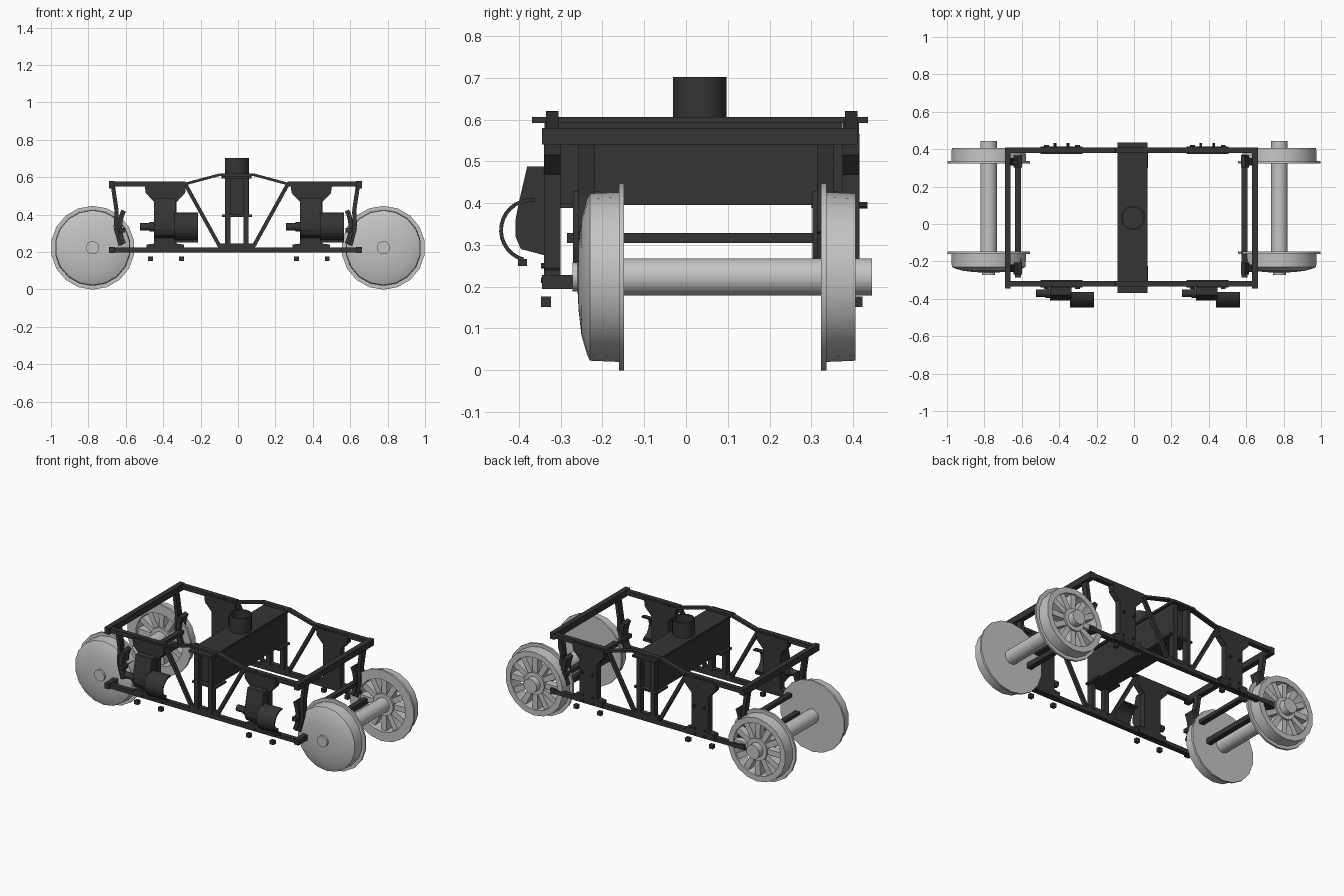
import bpy, bmesh, math
from mathutils import Vector

old = bpy.data.objects.get("Cube")
if old:
    bpy.data.objects.remove(old, do_unlink=True)


def material(name, value):
    m = bpy.data.materials.new(name)
    m.use_nodes = True
    m.diffuse_color = (value, value, value, 1)
    m.node_tree.nodes["Principled BSDF"].inputs["Base Color"].default_value = (value, value, value, 1)
    return m


DARK = material("dark_frame_grey", 0.035)
STEEL = material("wheel_steel", 0.55)


def finish(name, bm, mat, smooth=False):
    bmesh.ops.recalc_face_normals(bm, faces=bm.faces)
    mesh = bpy.data.meshes.new(name)
    bm.to_mesh(mesh)
    bm.free()
    mesh.materials.append(mat)
    ob = bpy.data.objects.new(name, mesh)
    bpy.context.collection.objects.link(ob)
    if smooth:
        bpy.ops.object.select_all(action='DESELECT')
        bpy.context.view_layer.objects.active = ob
        ob.select_set(True)
        bpy.ops.object.shade_smooth_by_angle(angle=math.radians(35))
    return ob


def prism(name, pts, a, b, axis='y', mat=DARK):
    """Extrude a flat outline from a to b along an axis."""
    bm = bmesh.new()
    place = {'y': lambda p, t: (p[0], t, p[1]), 'x': lambda p, t: (t, p[0], p[1])}[axis]
    lo = [bm.verts.new(place(p, a)) for p in pts]
    hi = [bm.verts.new(place(p, b)) for p in pts]
    bm.faces.new(lo)
    bm.faces.new(hi)
    for i in range(len(pts)):
        j = (i + 1) % len(pts)
        bm.faces.new((lo[i], lo[j], hi[j], hi[i]))
    return finish(name, bm, mat)


def box(name, x0, x1, y0, y1, z0, z1):
    return prism(name, [(x0, z0), (x1, z0), (x1, z1), (x0, z1)], y0, y1)


def bar(name, pts, thick, y0, y1):
    """Flat strap through points in the side plane."""
    for p, q in zip(pts, pts[1:]):
        p, q = Vector(p), Vector(q)
        n = (q - p).normalized().orthogonal() * thick / 2
        prism(name, [p + n, q + n, q - n, p - n], y0, y1)


def arc_strip(cx, cz, r0, r1, deg0, deg1, n=10):
    def arc(r):
        angles = [math.radians(deg0 + (deg1 - deg0) * i / n) for i in range(n + 1)]
        return [(cx + r * math.cos(t), cz + r * math.sin(t)) for t in angles]
    return arc(r1) + arc(r0)[::-1]


def lathe(name, profile, centre, axis, mat, n=18, closed=False):
    """Revolve (radius, position) pairs about an axis through the centre."""
    bm = bmesh.new()
    rings = []
    for r, t in profile:
        ring = []
        for i in range(n):
            a = 2 * math.pi * (i + .5) / n
            u, v = r * math.cos(a), r * math.sin(a)
            off = {'x': (t, u, v), 'y': (u, t, v), 'z': (u, v, t)}[axis]
            ring.append(bm.verts.new(Vector(centre) + Vector(off)))
        rings.append(ring)
    pairs = list(zip(rings, rings[1:]))
    if closed:
        pairs.append((rings[-1], rings[0]))
    else:
        bm.faces.new(rings[0])
        bm.faces.new(rings[-1])
    for s, t in pairs:
        for i in range(n):
            j = (i + 1) % n
            bm.faces.new((s[i], s[j], t[j], t[i]))
    return finish(name, bm, mat, True)


def rod(name, centre, axis, r, a, b, mat=DARK, n=16):
    return lathe(name, [(r, a), (r, b)], centre, axis, mat, n)


# Wheelsets: solid wheel in front, spoked wheel behind
for wx, side in ((-.777, "right"), (.777, "left")):
    c = (wx, 0, .223)
    rod(side + "_axle", c, 'y', .045, -.245, .445, STEEL, 20)
    rod(side + "_axle_tip", c, 'y', .035, -.272, -.24, STEEL, 20)
    lathe(side + "_solid_wheel", [(.224, -.148), (.224, -.16), (.203, -.16), (.2, -.23),
          (.185, -.237), (.14, -.25), (.08, -.257), (.04, -.259)], c, 'y', STEEL)
    lathe(side + "_spoked_rim", [(.224, .323), (.224, .336), (.203, .336), (.2, .405),
          (.165, .405), (.165, .323)], c, 'y', STEEL, closed=True)
    rod(side + "_hub", c, 'y', .07, .335, .405, STEEL, 18)
    for i in range(12):
        a = math.tau * i / 12
        d, n = Vector((math.cos(a), math.sin(a))), Vector((-math.sin(a), math.cos(a)))
        o = Vector((wx, .223))
        prism(side + "_spoke", [o + d * .05 + n * .015, o + d * .175 + n * .019,
              o + d * .175 - n * .019, o + d * .05 - n * .015], .345, .395, mat=STEEL)

# End beams, brake beams, hangers and shoes, mirrored about the frame middle
MID = -.014
for s, side in ((-1, "right"), (1, "left")):
    def mx(x):
        return MID + s * x
    x0, x1 = sorted((mx(.645), mx(.677)))
    box(side + "_upper_end_beam", x0, x1, -.345, .41, .54, .58)
    box(side + "_lower_end_beam", x0, x1, -.345, .41, .195, .228)
    b0, b1 = sorted((mx(.59), mx(.622)))
    box(side + "_brake_beam", b0, b1, -.285, .37, .305, .328)
    for y0, y1 in ((-.27, -.205), (.303, .365)):
        ym = (y0 + y1) / 2
        bar("brake_hanger", [(mx(.655), .555), (mx(.635), .42), (mx(.64), .33),
            (mx(.615), .235)], .022, ym - .02, ym + .02)
        shoe = [(mx(x), z) for x, z in arc_strip(.415, .333, .19, .215, -26, 26)]
        prism("brake_shoe", shoe, y0, y1)

# Side trusses: rails, raised middle strap, diagonals, guide columns
for y0, y1, out, side in ((-.335, -.305, -1, "front"), (.38, .41, 1, "back")):
    left, right = MID - .675, MID + .675
    box(side + "_lower_rail", left, right, y0, y1, .198, .224)
    box(side + "_upper_rail_a", left, -.28, y0, y1, .55, .576)
    box(side + "_upper_rail_b", .265, right, y0, y1, .55, .576)
    bar(side + "_raised_strap", [(-.282, .564), (-.1, .613), (.085, .613), (.267, .564)], .014, y0, y1)
    for xa, xb in ((-.282, -.095), (.267, .08)):
        bar(side + "_diagonal", [(xa, .564), (xb, .225)], .02, y0 + .004, y1 - .004)
    for x in (-.055, .043):
        box(side + "_guide_column", x - .014, x + .014, y0 - .004, y1 + .004, .23, .6)
    box(side + "_guide_foot", -.1, .09, y0, y1, .22, .246)
    p0, p1 = sorted((y1 if out > 0 else y0, (y0 if out > 0 else y1) - out * .08))
    box(side + "_bolster_seat", -.086, .076, p0, p1, .388, .4)

    # Pedestals hang between the rails
    for px in (-.388, .392):
        half = [(.112, .565), (.105, .515), (.06, .468), (.06, .245), (.1, .24), (.1, .2)]
        outline = [(px + x, z) for x, z in half] + [(px - x, z) for x, z in half[::-1]]
        prism(side + "_pedestal", outline, y0 - .005, y1 + .005)
        yo = y1 if out > 0 else y0
        for dx in (-.08, .085):
            box(side + "_bolt", px + dx - .013, px + dx + .013, yo - .012, yo + .012, .152, .176)
        for dx in (-.035, .035):
            span = sorted((yo, yo + out * .024 if out > 0 else yo - .01))
            rod(side + "_pin", (px + dx, 0, .395), 'y', .008, span[0], span[1], DARK, 8)
            for z in (.215, .25):
                span = sorted((yo, yo + out * .012))
                rod(side + "_rivet", (px + dx, 0, z), 'y', .007, span[0], span[1], DARK, 8)

# Bolster with top plate and open pivot tube
box("bolster", -.07, .058, -.305, .375, .395, .6)
box("bolster_top_plate", -.087, .072, -.368, .435, .592, .606)
lathe("pivot_tube", [(.065, .6), (.065, .702), (.056, .702), (.056, .6)],
      (-.006, .033, 0), 'z', DARK, 24, True)

# Gearboxes with spindle and curved guard on the front
for px in (-.388, .392):
    casing = [(-.338, .487), (-.38, .487), (-.398, .41), (-.408, .36), (-.408, .32),
              (-.395, .29), (-.338, .275)]
    prism("gearbox", casing, px - .06, px + .055, 'x')
    rod("spindle", (0, -.37, .335), 'x', .026, px - .085, px - .055)
    rod("spindle_tip", (0, -.37, .335), 'x', .02, px - .135, px - .08)
    prism("curved_guard", arc_strip(-.37, .335, .068, .077, 85, 255, 14), px + .046, px + .174, 'x')
    box("guard_clip", px + .046, px + .174, -.402, -.38, .25, .266)
